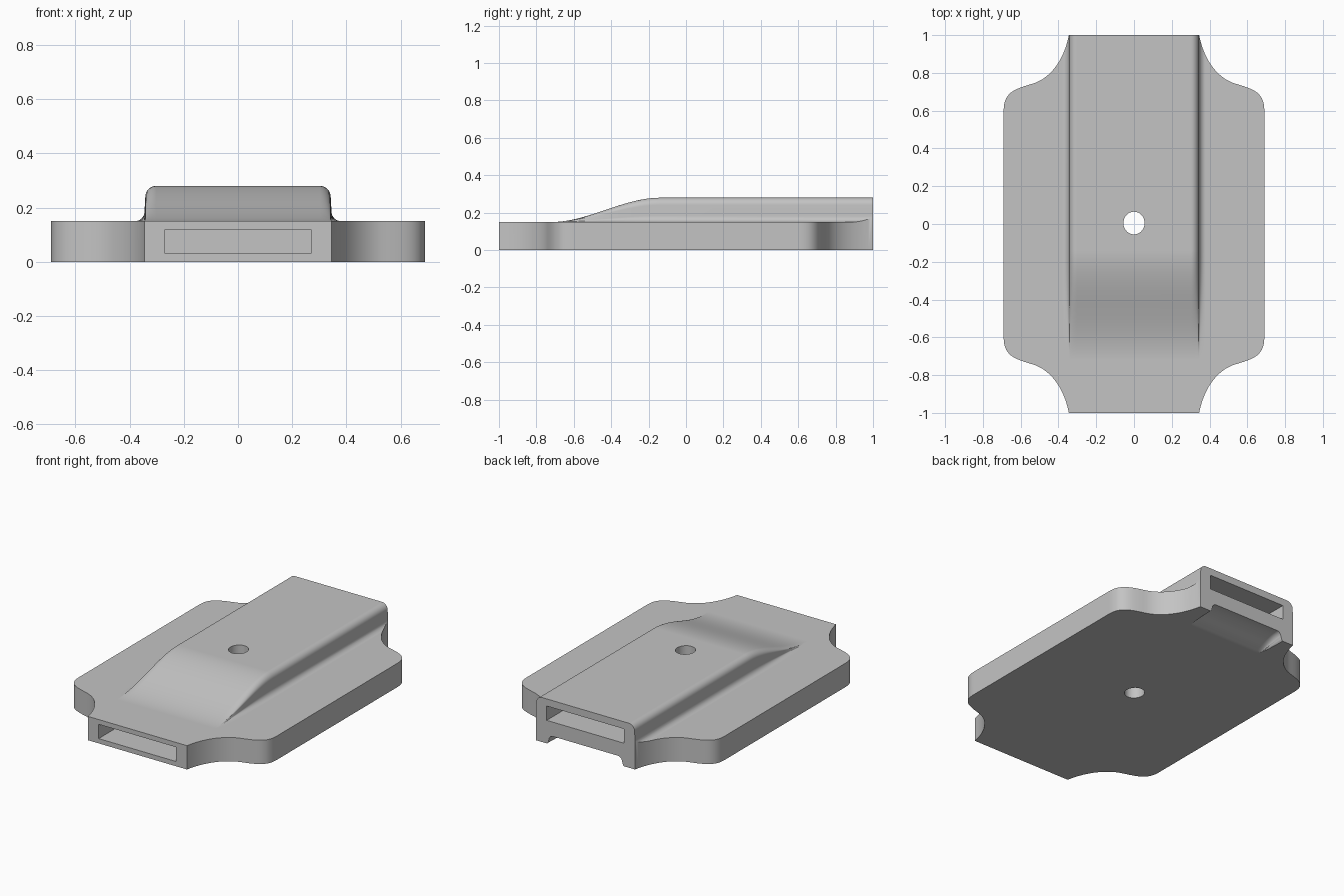
import bpy, bmesh, math
from mathutils import Vector, Matrix
from mathutils.geometry import interpolate_bezier

if "Cube" in bpy.data.objects:
    bpy.data.objects.remove(bpy.data.objects["Cube"], do_unlink=True)

grey = bpy.data.materials.new("plain_grey")
grey.use_nodes = True
colour = (0.55, 0.55, 0.55, 1)
grey.diffuse_color = colour
grey.node_tree.nodes["Principled BSDF"].inputs["Base Color"].default_value = colour


def finish(bm, name):
    bmesh.ops.recalc_face_normals(bm, faces=bm.faces)
    mesh = bpy.data.meshes.new(name)
    bm.to_mesh(mesh)
    bm.free()
    mesh.materials.append(grey)
    obj = bpy.data.objects.new(name, mesh)
    bpy.context.collection.objects.link(obj)
    return obj


def prism(points, low, high, name):
    bm = bmesh.new()
    face = bm.faces.new([bm.verts.new((x, y, low)) for x, y in points])
    top = bmesh.ops.extrude_face_region(bm, geom=[face])["geom"]
    bmesh.ops.translate(bm, vec=(0, 0, high - low),
                        verts=[v for v in top if isinstance(v, bmesh.types.BMVert)])
    return finish(bm, name)


def box(size, centre, name):
    bm = bmesh.new()
    bmesh.ops.create_cube(bm, size=1, matrix=Matrix.Translation(centre) @ Matrix.Diagonal((*size, 1)))
    return finish(bm, name)


def loft(section, stations, bottom, name):
    """Sweep a ridge section along y; stations hold (y, base, height)."""
    bm = bmesh.new()
    rings = []
    for y, base, height in stations:
        ring = [bm.verts.new((x, y, base + height * f)) for x, f in section]
        ring += [bm.verts.new((s * section[-1][0], y, bottom)) for s in (1, -1)]
        rings.append(ring)
    for a, b in zip(rings, rings[1:]):
        for i in range(len(a)):
            j = (i + 1) % len(a)
            bm.faces.new((a[i], a[j], b[j], b[i]))
    bm.faces.new(rings[0])
    bm.faces.new(rings[-1])
    return finish(bm, name)


def ridge_section(half, low_r, top_r, height, outer):
    """Ridge profile from -outer to outer, with heights as fractions."""
    steps = 8
    side = []
    for i in range(steps + 1):
        a = math.pi / 2 * i / steps
        side.append((half - top_r + top_r * math.sin(a), 1 - top_r / height * (1 - math.cos(a))))
    for i in range(steps + 1):
        a = math.pi / 2 * i / steps
        side.append((half + 0.003 + low_r * (1 - math.cos(a)), low_r / height * (1 - math.sin(a))))
    side.append((outer, 0))
    return [(-x, f) for x, f in reversed(side)] + side


def ease(t):
    t = min(max(t, 0), 1)
    return t * t * (3 - 2 * t)


def combine(target, cutter, operation):
    mod = target.modifiers.new("cut", "BOOLEAN")
    mod.operation, mod.object, mod.solver = operation, cutter, "EXACT"
    bpy.context.view_layer.objects.active = target
    bpy.ops.object.modifier_apply(modifier=mod.name)
    bpy.data.objects.remove(cutter, do_unlink=True)


# Slab with a raised, rounded ridge that ramps up from the front
PLATE, RISE = 0.15, 0.13
ramp = [-0.72 + 0.58 * i / 28 for i in range(29)]
stations = [(y, PLATE, RISE * ease((y + 0.72) / 0.58)) for y in [-1.1] + ramp + [1.1]]
body = loft(ridge_section(0.342, 0.035, 0.04, RISE, 0.8), stations, 0, "body")

# Outline with scooped corners, mirrored into all four quadrants
scoop = interpolate_bezier(Vector((0.345, 1)), Vector((0.37, 0.87)),
                           Vector((0.44, 0.775)), Vector((0.53, 0.745)), 16)
corner = interpolate_bezier(Vector((0.53, 0.745)), Vector((0.63, 0.715)),
                            Vector((0.69, 0.70)), Vector((0.69, 0.60)), 16)
quarter = [(p[0], p[1]) for p in scoop + corner[1:]]
half = quarter + [(x, -y) for x, y in reversed(quarter)]
outline = half + [(-x, y) for x, y in reversed(half)]
combine(body, prism(outline, -0.2, 0.6, "outline_cutter"), "INTERSECT")

# Slots in the front and back ends
combine(body, box((0.54, 0.6, 0.09), (0, -0.8, 0.075), "front_slot_cutter"), "DIFFERENCE")
combine(body, box((0.54, 0.6, 0.09), (0, 0.8, 0.19), "back_slot_cutter"), "DIFFERENCE")

# Rounded recess under the back edge
recess = [(0.76 + 0.24 * i / 12, -0.005, 0.06 * ease(i / 12)) for i in range(13)]
recess.append((1.1, -0.005, 0.06))
combine(body, loft(ridge_section(0.255, 0.025, 0.03, 0.06, 0.32), recess, -0.1, "recess_cutter"), "DIFFERENCE")

# Round hole through the middle
hole = [(0.056 * math.cos(math.tau * i / 48), 0.005 + 0.06 * math.sin(math.tau * i / 48)) for i in range(48)]
combine(body, prism(hole, -0.2, 0.6, "hole_cutter"), "DIFFERENCE")

# Smooth curves, crisp edges
bpy.ops.object.select_all(action="DESELECT")
body.select_set(True)
bpy.context.view_layer.objects.active = body
bpy.ops.object.shade_smooth_by_angle(angle=math.radians(30))
weighted = body.modifiers.new("weighted_normals", "WEIGHTED_NORMAL")
weighted.keep_sharp = True
